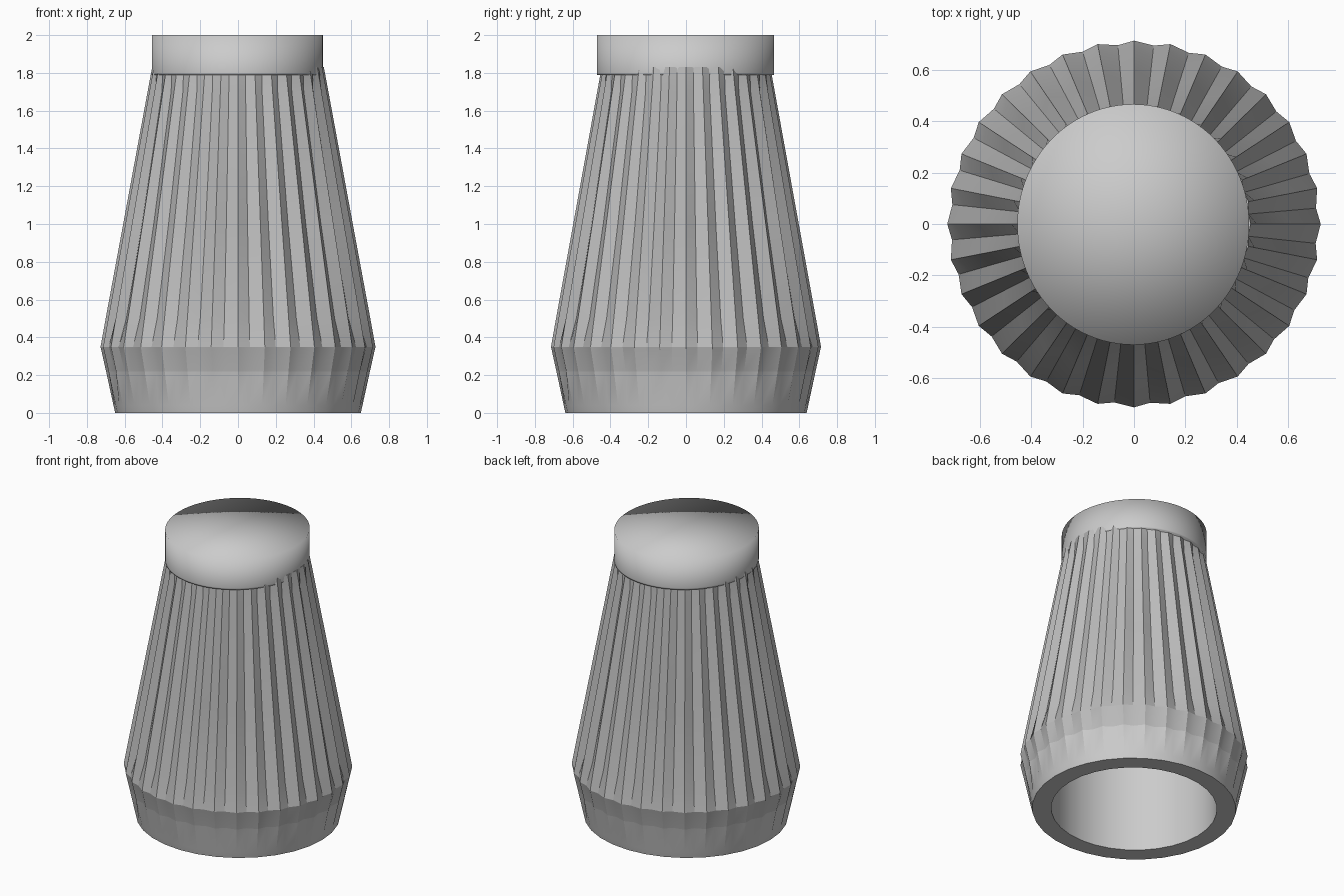
import bpy, bmesh
from math import sin, cos, pi

if "Cube" in bpy.data.objects:
    bpy.data.objects.remove(bpy.data.objects["Cube"])

RIBS = 32
STEP = 2 * pi / RIBS
VALLEY = 0.45          # position of the groove between two ridges


def skin(bm, rings):
    """Bridge successive vertex rings."""
    n = len(rings[0])
    for a, b in zip(rings, rings[1:]):
        for i in range(n):
            j = (i + 1) % n
            bm.faces.new((a[i], a[j], b[j], b[i]))


def fan(bm, ring, centre):
    """Close a ring with triangles around a centre point."""
    c = bm.verts.new(centre)
    for i in range(len(ring)):
        bm.faces.new((ring[i - 1], ring[i], c))


def finish(bm, name, angle):
    bmesh.ops.recalc_face_normals(bm, faces=bm.faces)
    mesh = bpy.data.meshes.new(name)
    bm.to_mesh(mesh)
    bm.free()
    obj = bpy.data.objects.new(name, mesh)
    bpy.context.collection.objects.link(obj)
    bpy.ops.object.select_all(action='DESELECT')
    bpy.context.view_layer.objects.active = obj
    obj.select_set(True)
    bpy.ops.object.shade_smooth_by_angle(angle=angle)
    return obj


def material(name, grey):
    mat = bpy.data.materials.new(name)
    mat.diffuse_color = (grey, grey, grey, 1)
    mat.use_nodes = True
    mat.node_tree.nodes["Principled BSDF"].inputs["Base Color"].default_value = mat.diffuse_color
    return mat


# Ribbed skirt with a blind bore: (height, ridge radius, groove depth)
profile = [
    (1.20, 0.525, 0.0), (0.0, 0.525, 0.0),
    (0.0, 0.645, 0.0), (0.04, 0.654, 0.0),
    (0.22, 0.693, 0.018), (0.35, 0.722, 0.012), (0.50, 0.695, 0.030),
    (1.00, 0.603, 0.032), (1.70, 0.475, 0.022), (1.83, 0.451, 0.004),
]
bm = bmesh.new()
rings = []
for z, r, depth in profile:
    ring = []
    for i in range(RIBS):
        chord = r * cos(STEP / 2) / cos(STEP * (VALLEY - 0.5))
        for t, rad in ((0, r), (VALLEY, chord - depth)):
            a = (i + t) * STEP
            ring.append(bm.verts.new((1.008 * rad * cos(a), 0.99 * rad * sin(a), z)))
    rings.append(ring)
skin(bm, rings)
fan(bm, rings[0], (0, 0, 1.20))
fan(bm, rings[-1], (0, 0, 1.83))
skirt = finish(bm, "ribbed_skirt", 0.42)

# Darker ribs above the plain foot band
skirt.data.materials.append(material("foot_grey", 0.8))
skirt.data.materials.append(material("rib_grey", 0.5))
for p in skirt.data.polygons:
    if p.center.z > 0.15 and p.center.xy.length > 0.55 - 0.06 * p.center.z \
            and abs(p.normal.z) < 0.9 and p.normal.xy.dot(p.center.xy) > 0:
        p.material_index = 1
    elif p.center.z > 1.25 and abs(p.normal.z) < 0.9:
        p.material_index = 1

# Plain, slightly oval collar, its top softly shaded into the side
bm = bmesh.new()
rings = [[bm.verts.new((0.452 * cos(i * pi / 48) - 0.003,
                        0.469 * sin(i * pi / 48) - 0.002, z)) for i in range(96)]
         for z in (1.79, 1.80, 2.0)]
skin(bm, rings)
fan(bm, rings[0], (0, 0, 1.79))
fan(bm, rings[-1], (0, 0, 2.0))
finish(bm, "top_collar", pi)
